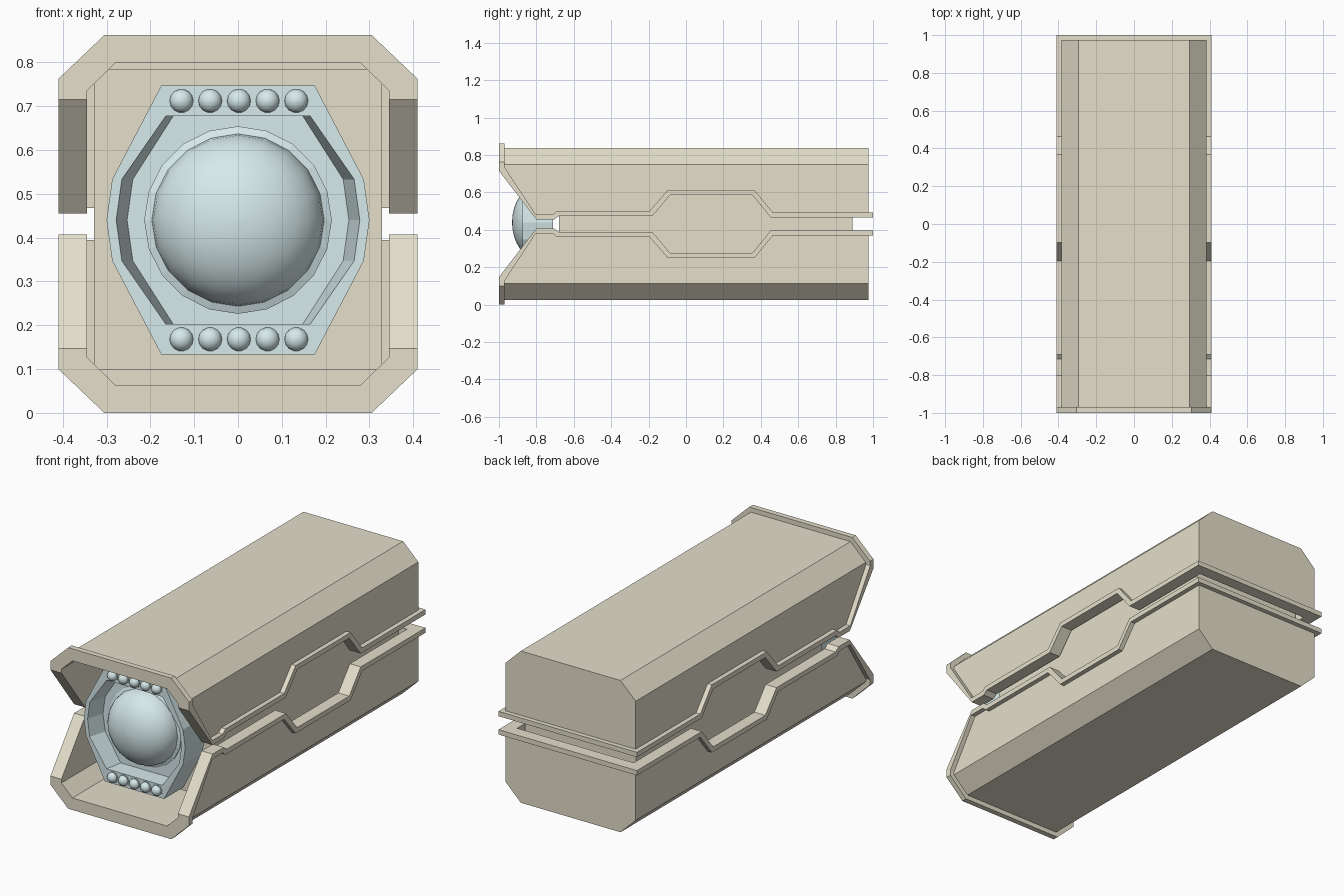
import bpy, bmesh, math
from mathutils import Matrix, Vector

if "Cube" in bpy.data.objects:
    bpy.data.objects.remove(bpy.data.objects["Cube"])

MID = 0.431      # mirror height of the two half shells
LZ = 0.44        # lens centre height


def material(name, rgb):
    m = bpy.data.materials.new(name)
    m.diffuse_color = (*rgb, 1)
    m.use_nodes = True
    m.node_tree.nodes["Principled BSDF"].inputs["Base Color"].default_value = m.diffuse_color
    return m


TAN = material("tan_metal", (0.78, 0.74, 0.60))
BLUE = material("pale_blue", (0.68, 0.82, 0.83))


def loft(name, loops, mat):
    """Skin a list of equal-length 3D loops and cap both ends."""
    bm = bmesh.new()
    rings = [[bm.verts.new((x, y, z - MID)) for x, y, z in lp] for lp in loops]
    n = len(rings[0])
    for a, b in zip(rings, rings[1:]):
        for i in range(n):
            j = (i + 1) % n
            bm.faces.new((a[i], a[j], b[j], b[i]))
    bm.faces.new(rings[0])
    bm.faces.new(rings[-1])
    bmesh.ops.recalc_face_normals(bm, faces=bm.faces)
    me = bpy.data.meshes.new(name)
    bm.to_mesh(me)
    bm.free()
    me.materials.append(mat)
    ob = bpy.data.objects.new(name, me)
    ob.location.z = MID
    bpy.context.collection.objects.link(ob)
    return ob


def prism_y(name, pts, y0, y1, mat=TAN):
    return loft(name, [[(x, y, z) for x, z in pts] for y in (y0, y1)], mat)


def prism_x(name, pts, x0, x1, mat=TAN):
    return loft(name, [[(x, y, z) for y, z in pts] for x in (x0, x1)], mat)


def apply(ob, mod):
    bpy.context.view_layer.objects.active = ob
    bpy.ops.object.modifier_apply(modifier=mod.name)


def boolean(ob, cutter, op):
    bpy.context.view_layer.update()
    mod = ob.modifiers.new("cut", 'BOOLEAN')
    mod.operation, mod.object, mod.solver = op, cutter, 'EXACT'
    apply(ob, mod)
    bpy.data.objects.remove(cutter)


def mirror_z(ob):
    mod = ob.modifiers.new("mirror", 'MIRROR')
    mod.use_axis = (False, False, True)
    mod.use_mirror_merge = False
    apply(ob, mod)


def arch(w, shoulder, t, top, base):
    """Half octagon cross-section."""
    return [(-w, base), (-w, shoulder), (-t, top), (t, top), (w, shoulder), (w, base)]


# Side outline of the opening: lower and upper border of the raised rim
low = [(-1, .715), (-.80, .455), (-.705, .455), (-.68, .474), (-.18, .474),
       (-.085, .586), (.355, .586), (.452, .467), (1.1, .467)]
up = [(-.97, .735), (-.803, .481), (-.715, .481), (-.69, .50), (-.195, .50),
      (-.098, .612), (.367, .612), (.464, .493), (1.1, .493)]


def cavity():
    return prism_y("cavity", arch(.345, .735, .28, .798, .40), -1.2, .935)


# Half shells
shell = prism_y("shell_halves", arch(.385, .75, .295, .837, .44), -.97, .975)
boolean(shell, cavity(), 'DIFFERENCE')
opening = prism_x("opening", [(-1.1, .40), (-1.1, .735)] + up + [(1.1, .40)], -.6, .6)
boolean(shell, opening, 'DIFFERENCE')
mirror_z(shell)

# Raised rims around the openings and front mouth
rim = prism_y("rim_halves", arch(.41, .762, .305, .862, .44), -1, 1)
boolean(rim, cavity(), 'DIFFERENCE')
band = prism_x("band", [(-1.1, .95), (-1.1, .715)] + low + up[::-1] + [(-.97, .95)], -.6, .6)
boolean(rim, band, 'INTERSECT')
mirror_z(rim)

# Inner core block
prism_y("inner_core", [(-.3285, .098), (.3285, .098), (.3285, .783), (-.3285, .783)], -.68, .89)


# Lens housing with recessed face
def ring(half, y):
    right = [(x, dz) for x, dz in half] + [(x, -dz) for x, dz in half[-2::-1]]
    pts = right + [(-x, dz) for x, dz in right[::-1]]
    return [(x, y, LZ + dz) for x, dz in pts]


outer = [(.175, .307), (.287, .093), (.30, 0)]
inner = [(.165, .237), (.265, .093), (.278, 0)]
floor = [(.148, .237), (.24, .093), (.253, 0)]
loft("lens_housing", [ring(outer, -.71), ring(outer, -.875),
                      ring(inner, -.875), ring(floor, -.78)], BLUE)


# Domes facing forward
def circle(cx, cz, r, y, n):
    return [(cx + r * math.cos(2 * math.pi * i / n), y,
             cz + r * math.sin(2 * math.pi * i / n)) for i in range(n)]


def dome(name, cx, cz, r, y, h, n, steps):
    loops = []
    for k in range(steps):
        a = math.pi / 2 * k / steps
        loops.append(circle(cx, cz, r * math.cos(a), y - h * math.sin(a), n))
    loops.append(circle(cx, cz, r * .01, y - h, n))
    ob = loft(name, loops, BLUE)
    bpy.ops.object.select_all(action='DESELECT')
    ob.select_set(True)
    bpy.context.view_layer.objects.active = ob
    bpy.ops.object.shade_smooth_by_angle(angle=math.radians(35))
    return ob


loft("lens_ring", [circle(0, LZ, .214, -.775, 20), circle(0, LZ, .214, -.785, 20),
                   circle(0, LZ, .197, -.792, 20)], BLUE)
dome("main_lens", 0, LZ, .197, -.79, .14, 20, 8)

# Rows of small lamps above and below the lens
for row in (-1, 1):
    for i in range(-2, 3):
        cx, cz = .002 + i * .0655, LZ + row * .272
        loft("lamp_base", [circle(cx, cz, .031, -.87, 14), circle(cx, cz, .031, -.878, 14)], BLUE)
        dome("lamp", cx, cz, .027, -.878, .024, 14, 5)
